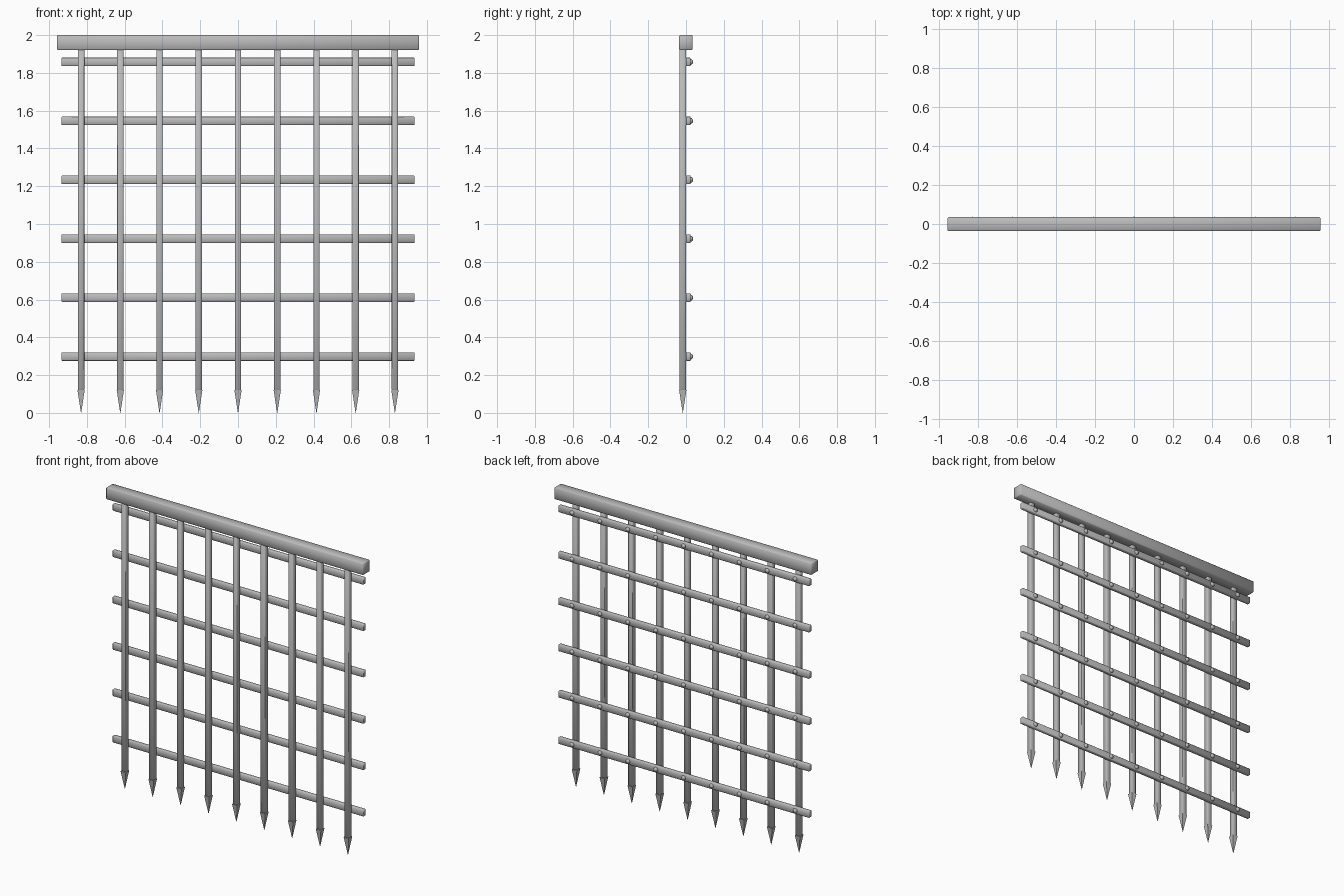
import bpy
import bmesh
from math import pi, sqrt
from mathutils import Matrix

if "Cube" in bpy.data.objects:
    bpy.data.objects.remove(bpy.data.objects["Cube"], do_unlink=True)

iron = bpy.data.materials.new("grey_iron")
iron.use_nodes = True
GREY = (0.5, 0.5, 0.5, 1)
iron.diffuse_color = GREY
iron.node_tree.nodes["Principled BSDF"].inputs["Base Color"].default_value = GREY


def finish(name, bm, smooth):
    for face in bm.faces:
        face.smooth = smooth
    mesh = bpy.data.meshes.new(name)
    bm.to_mesh(mesh)
    bm.free()
    mesh.materials.append(iron)
    obj = bpy.data.objects.new(name, mesh)
    bpy.context.collection.objects.link(obj)


def soft_box(name, size, centre, bevel):
    bm = bmesh.new()
    place = Matrix.Translation(centre) @ Matrix.Diagonal((*size, 1))
    bmesh.ops.create_cube(bm, size=1, matrix=place)
    bmesh.ops.bevel(bm, geom=bm.edges[:], offset=bevel, segments=1,
                    profile=0.5, affect="EDGES")
    finish(name, bm, True)


columns = [i * 0.2077 for i in range(-4, 5)]
rows = [0.298 + i * 0.312 for i in range(6)]
ROD_Y = -0.017

# Top beam
soft_box("top_beam", (1.918, 0.072, 0.08), (0, -0.001, 1.96), 0.005)

# Flat cross bars behind the rods
for n, z in enumerate(rows, 1):
    soft_box(f"cross_bar_{n}", (1.87, 0.025, 0.045), (0, 0.0125, z), 0.003)

# Square upright rods and their pointed tips
for n, x in enumerate(columns, 1):
    soft_box(f"upright_rod_{n}", (0.034, 0.034, 1.83), (x, ROD_Y, 1.035), 0.003)
    bm = bmesh.new()
    bmesh.ops.create_cone(bm, cap_ends=True, segments=4, radius1=0.001,
                          radius2=0.019 * sqrt(2), depth=0.12,
                          matrix=Matrix.Translation((x, ROD_Y, 0.06))
                          @ Matrix.Rotation(pi / 4, 4, "Z"))
    finish(f"spike_tip_{n}", bm, False)

# Domed rivets on the back of every crossing
bm = bmesh.new()
face_back = Matrix.Rotation(-pi / 2, 4, "X")
flatten = Matrix.Diagonal((1, 1, 0.85, 1))
for x in columns:
    for z in rows:
        bmesh.ops.create_uvsphere(bm, u_segments=8, v_segments=6, radius=0.016,
                                  matrix=Matrix.Translation((x, 0.024, z)) @ face_back @ flatten)
finish("rivets", bm, True)
